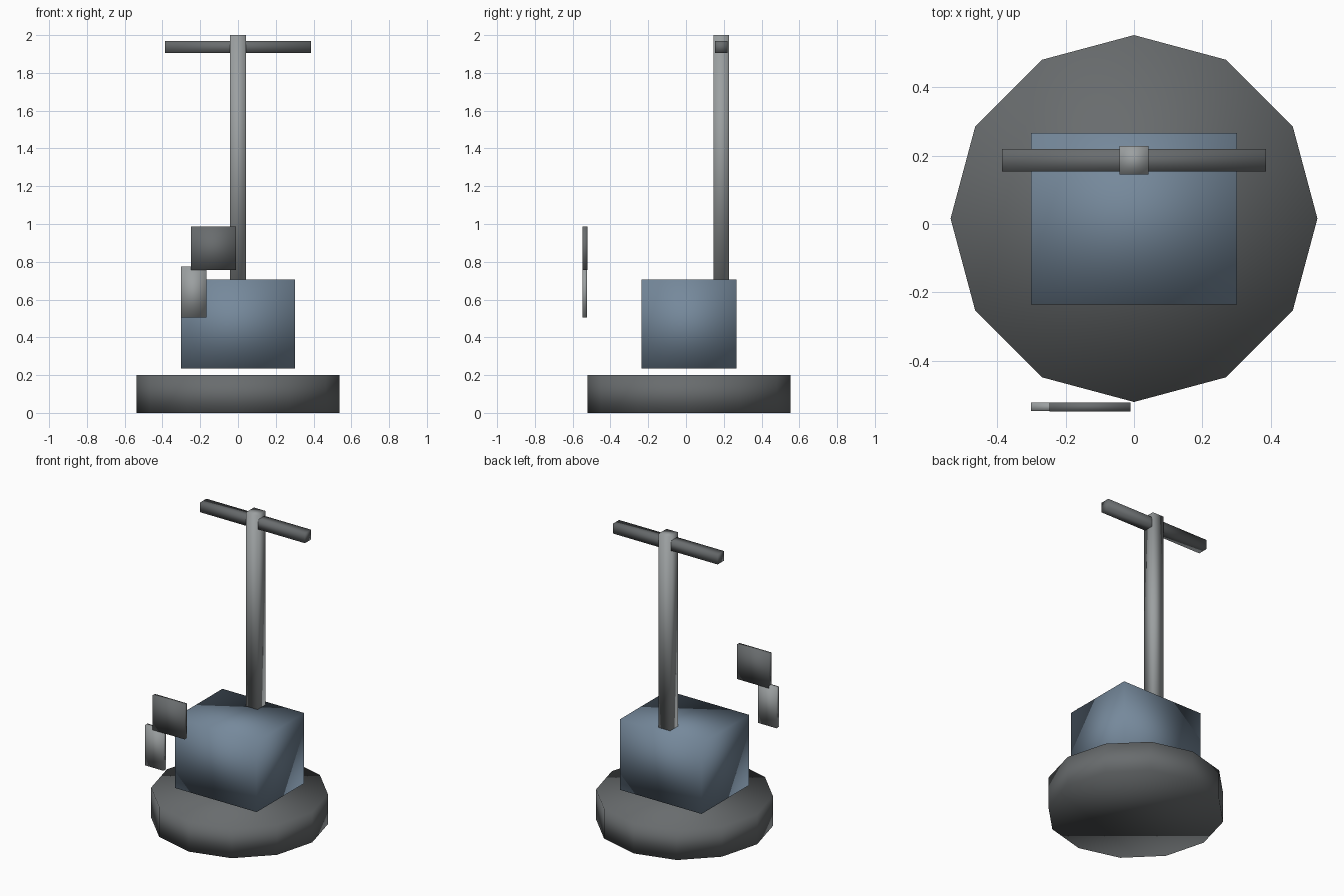
import bpy
from mathutils import Vector

default = bpy.data.objects.get("Cube")
if default:
    bpy.data.objects.remove(default, do_unlink=True)


def material(name, rgb):
    mat = bpy.data.materials.new(name)
    mat.use_nodes = True
    mat.diffuse_color = (*rgb, 1)
    mat.node_tree.nodes["Principled BSDF"].inputs["Base Color"].default_value = (*rgb, 1)
    return mat


dark_grey = material("dark grey", (0.14, 0.15, 0.155))
light_grey = material("light grey", (0.33, 0.35, 0.355))
steel_blue = material("steel blue", (0.18, 0.25, 0.33))


def finish(name, mat):
    """Name the active object, colour it and shade it softly all round."""
    obj = bpy.context.object
    obj.name = name
    obj.data.materials.append(mat)
    bpy.ops.object.transform_apply(location=False, rotation=True, scale=True)
    obj.data.polygons.foreach_set("use_smooth", [True] * len(obj.data.polygons))
    return obj


def box(name, low, high, mat):
    """Box between two opposite corners."""
    low, high = Vector(low), Vector(high)
    bpy.ops.mesh.primitive_cube_add(size=1, location=(low + high) / 2)
    bpy.context.object.scale = high - low
    return finish(name, mat)


# Twelve-sided base disc
bpy.ops.mesh.primitive_cylinder_add(vertices=12, radius=0.537, depth=0.2,
                                    location=(0, 0.016, 0.1))
finish("base_disc", dark_grey)

# Body block floating just above the base
box("body", (-0.302, -0.235, 0.235), (0.302, 0.267, 0.705), steel_blue)

# Upright and crossbar
box("upright", (-0.042, 0.145, 0.705), (0.042, 0.228, 2.0), light_grey)
box("crossbar", (-0.387, 0.153, 1.905), (0.387, 0.219, 1.97), dark_grey)

# Two thin panels in front
box("upper_panel", (-0.248, -0.549, 0.757), (-0.01, -0.522, 0.987), dark_grey)
box("lower_panel", (-0.302, -0.548, 0.505), (-0.167, -0.523, 0.775), light_grey)
